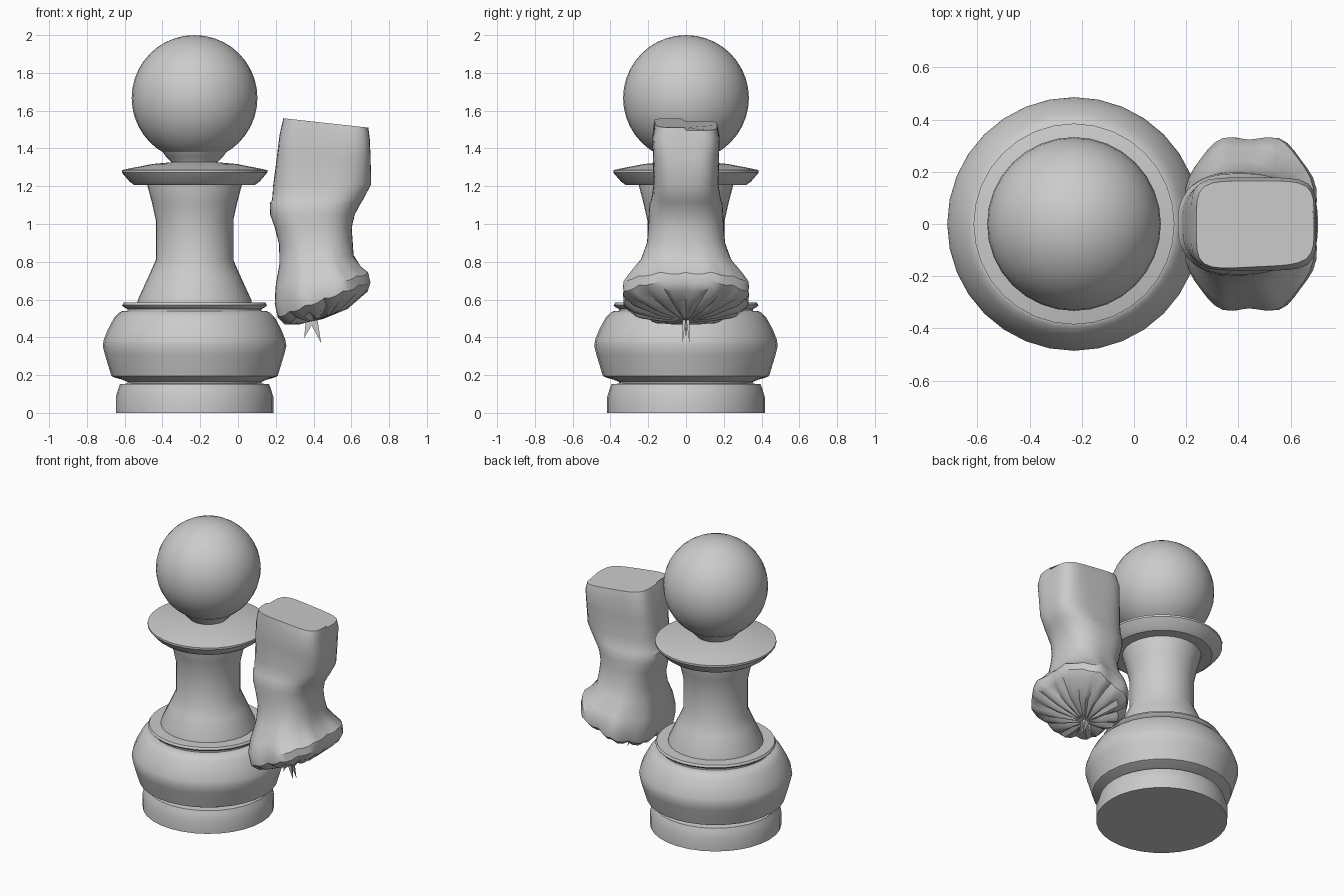
import bpy, bmesh, math

if "Cube" in bpy.data.objects:
    bpy.data.objects.remove(bpy.data.objects["Cube"])

CX = -0.23  # pawn axis


def finish(name, bm, angle=35):
    bmesh.ops.remove_doubles(bm, verts=bm.verts, dist=1e-5)
    bmesh.ops.recalc_face_normals(bm, faces=bm.faces)
    me = bpy.data.meshes.new(name)
    bm.to_mesh(me)
    bm.free()
    ob = bpy.data.objects.new(name, me)
    bpy.context.collection.objects.link(ob)
    bpy.ops.object.select_all(action='DESELECT')
    ob.select_set(True)
    bpy.context.view_layer.objects.active = ob
    bpy.ops.object.shade_smooth_by_angle(angle=math.radians(angle))
    return ob


def loft(bm, rings):
    loops = [[bm.verts.new(p) for p in r] for r in rings]
    n = len(loops[0])
    for a, b in zip(loops, loops[1:]):
        for i in range(n):
            j = (i + 1) % n
            bm.faces.new((a[i], a[j], b[j], b[i]))
    bm.faces.new(loops[0])
    bm.faces.new(loops[-1])


def lathe(name, profile, segs=32):
    bm = bmesh.new()
    loft(bm, [[(CX + r * math.cos(t), r * math.sin(t), z)
               for t in (2 * math.pi * i / segs for i in range(segs))]
              for r, z in profile])
    return finish(name, bm)


# Pawn: turned parts
lathe("base_disc", [(.417, 0), (.417, .085), (.405, .125), (.395, .152),
                    (.355, .155), (.355, .18)])
lathe("lower_bulge", [(.345, .16), (.38, .175), (.425, .188), (.44, .195),
                      (.475, .31), (.486, .355), (.48, .39), (.46, .44),
                      (.425, .505), (.40, .53), (.385, .538), (.35, .54)])
lathe("waist_ring", [(.355, .53), (.355, .55), (.375, .56), (.383, .57),
                     (.375, .584), (.29, .585)])
lathe("stem", [(.305, .57), (.30, .60), (.245, .72), (.205, .81), (.205, 1.02),
               (.225, 1.11), (.25, 1.205), (.25, 1.23)])
lathe("collar", [(.2, 1.206), (.32, 1.207), (.345, 1.225), (.385, 1.272),
                 (.385, 1.285), (.34, 1.295), (.22, 1.318), (.11, 1.328)])
lathe("head_seat", [(.115, 1.31), (.12, 1.325), (.15, 1.355), (.168, 1.38),
                    (.14, 1.385)])

bm = bmesh.new()
bmesh.ops.create_uvsphere(bm, u_segments=32, v_segments=20, radius=.333)
bmesh.ops.translate(bm, verts=bm.verts, vec=(CX, 0, 1.667))
finish("ball_head", bm)

# Carved block: sections of z, x min, x max, half width, tilt, squareness, fold
sections = [
    (1.525, .24, .69, .165, -.11, 5, 0),
    (1.46, .22, .698, .178, -.05, 5, 0),
    (1.35, .205, .702, .175, 0, 4, 0),
    (1.21, .187, .705, .172, 0, 3.2, 0),
    (1.125, .18, .66, .185, 0, 2.8, 0),
    (1.11, .168, .65, .193, 0, 2.6, 0),
    (1.05, .17, .618, .197, 0, 2.5, 0),
    (.98, .195, .602, .20, 0, 2.5, 0),
    (.90, .218, .607, .207, .05, 2.5, 0),
    (.81, .218, .613, .24, .12, 2.5, .005),
    (.72, .198, .655, .30, .22, 2.6, .02),
    (.66, .195, .69, .332, .32, 2.7, .025),
    (.60, .212, .70, .33, .38, 2.7, .03),
    (.56, .25, .685, .28, .40, 2.6, .04),
    (.515, .32, .58, .15, .32, 2.2, .05),
    (.49, .38, .45, .035, .2, 2, 0),
]
N = 48
rings = []
for z, x0, x1, hw, tilt, e, fold in sections:
    ring = []
    for i in range(N):
        t = 2 * math.pi * i / N
        c, s = math.cos(t), math.sin(t)
        k = (abs(c) ** e + abs(s) ** e) ** (-1 / e)
        k *= 1 + fold * math.cos(8 * t + math.pi)
        dx, y = (x1 - x0) / 2 * c * k, hw * s * k
        ring.append(((x0 + x1) / 2 + dx, y,
                     z + tilt * dx + fold * .25 * math.cos(16 * t)))
    rings.append(ring)
# slight twist of the sawn top
rings[0] = [(x, y - .05 * (.45 - x) if y < 0 else y, z + (.01 if y < 0 else -.005))
            for x, y, z in rings[0]]
bm = bmesh.new()
loft(bm, rings)
finish("carved_block", bm)

# Splinters hanging under the carved block
for name, tip, top in (("splinter_long", (.44, .018, .37), (.40, .01, .50)),
                       ("splinter_long_mirror", (.44, -.018, .37), (.40, -.01, .50)),
                       ("splinter_short", (.35, 0, .395), (.39, 0, .50))):
    bm = bmesh.new()
    apex = bm.verts.new(tip)
    base = [bm.verts.new((top[0] + a, top[1] + b, top[2]))
            for a, b in ((-.03, 0), (.02, -.01), (.02, .01))]
    bm.faces.new(base)
    for i in range(3):
        bm.faces.new((base[i], base[(i + 1) % 3], apex))
    finish(name, bm)
